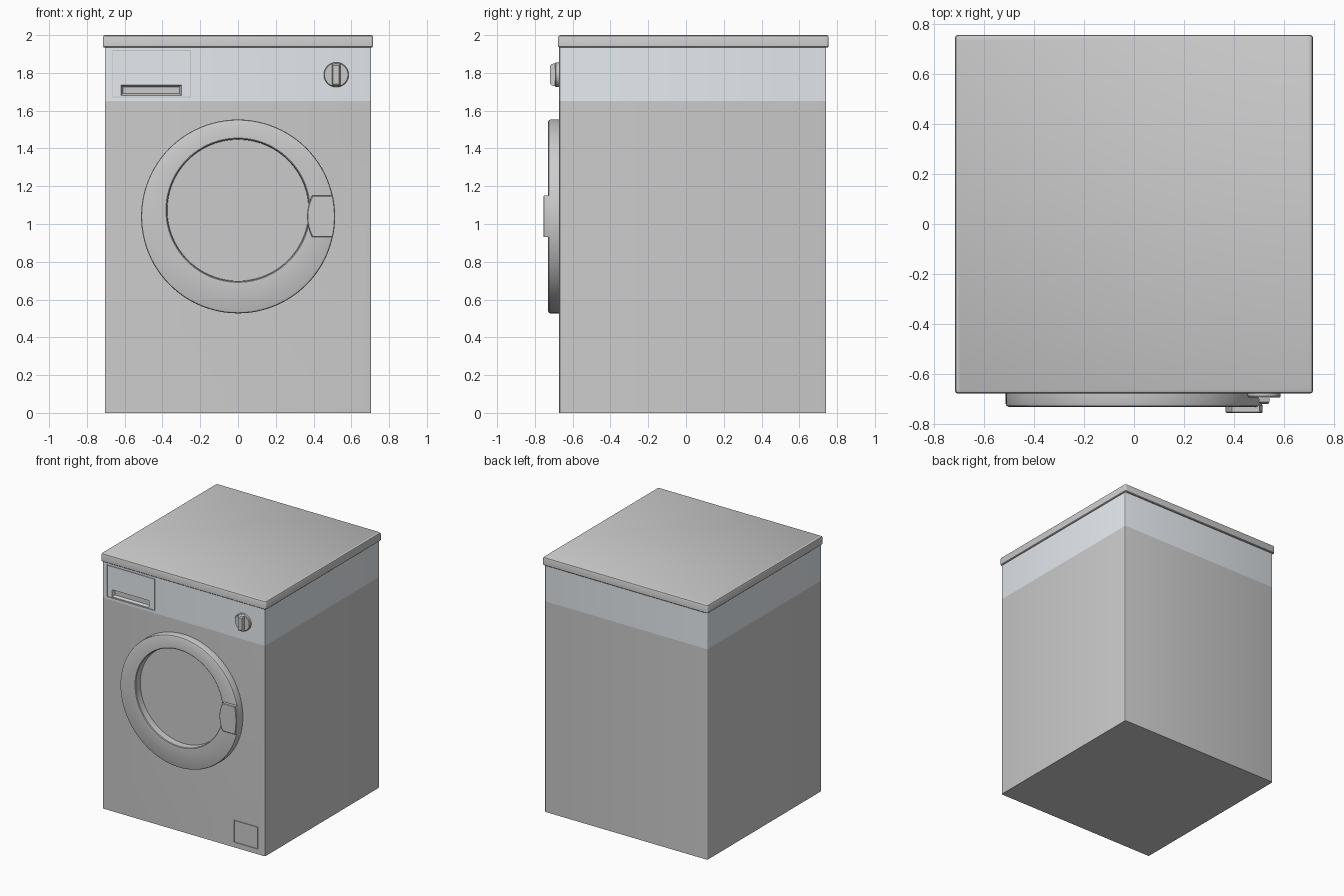
import bpy, bmesh, math

if "Cube" in bpy.data.objects:
    bpy.data.objects.remove(bpy.data.objects["Cube"])

FRONT = -0.672  # y of the cabinet front


def loft(name, loops, closed=False, smooth=True):
    """Skin a list of equal-length point loops; cap the ends or close into a ring."""
    bm = bmesh.new()
    rings = [[bm.verts.new(p) for p in lp] for lp in loops]
    n = len(rings[0])
    pairs = list(zip(rings, rings[1:] + rings[:1])) if closed else list(zip(rings, rings[1:]))
    for a, b in pairs:
        for i in range(n):
            j = (i + 1) % n
            bm.faces.new((a[i], a[j], b[j], b[i]))
    if not closed:
        bm.faces.new(rings[0])
        bm.faces.new(rings[-1])
    bmesh.ops.recalc_face_normals(bm, faces=bm.faces)
    me = bpy.data.meshes.new(name)
    bm.to_mesh(me)
    bm.free()
    ob = bpy.data.objects.new(name, me)
    bpy.context.collection.objects.link(ob)
    if smooth:
        shade(ob)
    return ob


def shade(ob):
    bpy.ops.object.select_all(action='DESELECT')
    ob.select_set(True)
    bpy.context.view_layer.objects.active = ob
    bpy.ops.object.shade_smooth_by_angle(angle=math.radians(30))


def circle(r, cx, cz, y, n=96):
    return [(cx + r * math.cos(2 * math.pi * i / n), y,
             cz + r * math.sin(2 * math.pi * i / n)) for i in range(n)]


def rect(x0, x1, z0, z1, y):
    return [(x0, y, z0), (x1, y, z0), (x1, y, z1), (x0, y, z1)]


def plan(x, y0, y1, r, z, seg=3):
    """Rounded rectangle seen from above."""
    pts = []
    corners = ((x - r, y1 - r), (-x + r, y1 - r), (-x + r, y0 + r), (x - r, y0 + r))
    for k, (cx, cy) in enumerate(corners):
        for s in range(seg + 1):
            a = math.pi / 2 * (k + s / seg)
            pts.append((cx + r * math.cos(a), cy + r * math.sin(a), z))
    return pts


def cut(ob, cutter):
    cutter.hide_render = True
    m = ob.modifiers.new("cut", 'BOOLEAN')
    m.object = cutter
    m.solver = 'EXACT'
    bpy.ops.object.select_all(action='DESELECT')
    ob.select_set(True)
    bpy.context.view_layer.objects.active = ob
    bpy.ops.object.modifier_apply(modifier=m.name)
    bpy.data.objects.remove(cutter)


def groove(x0, x1, z0, z1, w=0.004, depth=0.006):
    """Thin rectangular frame cutter for a panel gap."""
    def inner(y):
        return rect(x0 + w, x1 - w, z0 + w, z1 - w, y)
    ya, yb = FRONT - 0.02, FRONT + depth
    return loft("gap_cutter", [rect(x0, x1, z0, z1, ya), rect(x0, x1, z0, z1, yb),
                               inner(yb), inner(ya)], closed=True, smooth=False)


# Cabinet with tinted control band at the top
body = loft("cabinet", [plan(0.705, FRONT, 0.742, 0.008, z) for z in (0, 1.65, 1.94)],
            smooth=False)
grey = bpy.data.materials.new("cabinet_grey")
grey.diffuse_color = (0.8, 0.8, 0.8, 1)
grey.use_nodes = True
grey.node_tree.nodes["Principled BSDF"].inputs["Base Color"].default_value = grey.diffuse_color
tint = bpy.data.materials.new("band_blue_grey")
tint.diffuse_color = (0.79, 0.83, 0.87, 1)
tint.use_nodes = True
tint.node_tree.nodes["Principled BSDF"].inputs["Base Color"].default_value = tint.diffuse_color
body.data.materials.append(grey)
body.data.materials.append(tint)
for f in body.data.polygons:
    f.material_index = int(f.center.z > 1.66)

# Detergent drawer gap, filter flap gap, tapered finger recess
cut(body, groove(-0.665, -0.25, 1.67, 1.92))
cut(body, groove(0.435, 0.645, 0.04, 0.215))
cut(body, loft("recess_cutter", [rect(-0.63, -0.29, 1.67, 1.745, FRONT - 0.02),
                                 rect(-0.61, -0.31, 1.69, 1.725, FRONT + 0.02)], smooth=False))
shade(body)

# Worktop lid with softened edges
loft("lid", [plan(0.715 - i, -0.677 + i, 0.755 - i, 0.012, z) for i, z in
             ((0.005, 1.935), (0, 1.94), (0, 1.988), (0.003, 1.996), (0.01, 2.0))])

# Door ring: the opening sits slightly above the centre of the outer rim
OUT, INN = (0, 1.04), (0, 1.073)
loft("door_ring", [circle(0.513, *OUT, FRONT + 0.005), circle(0.513, *OUT, -0.718),
                   circle(0.510, *OUT, -0.726), circle(0.502, *OUT, -0.730),
                   circle(0.382, *INN, -0.730), circle(0.377, *INN, -0.726),
                   circle(0.374, *INN, FRONT + 0.005)], closed=True)

# Door window
loft("door_window", [circle(0.378, *INN, FRONT + 0.003), circle(0.378, *INN, FRONT - 0.003)])


# Door handle: right side follows the rim, left side bulges inward
def handle_outline(inset, y):
    ts = [-1 + i / 6 for i in range(13)]
    h = 0.11 - inset
    right = [(math.sqrt(0.514 ** 2 - (h * t) ** 2) - inset, y, 1.04 + h * t) for t in ts]
    left = [(0.366 + 0.026 * t * t + inset, y, 1.04 + h * t) for t in reversed(ts)]
    return right + left


loft("door_handle", [handle_outline(0, -0.722), handle_outline(0, -0.751),
                     handle_outline(0.004, -0.755)])

# Program knob with tapered grip bar
KX, KZ = 0.52, 1.79
loft("knob_base", [circle(0.066, KX, KZ, FRONT + 0.005, 48), circle(0.066, KX, KZ, -0.688, 48),
                   circle(0.062, KX, KZ, -0.693, 48)])
loft("knob_grip", [rect(KX - w, KX + w, KZ - h, KZ + h, y) for w, h, y in
                   ((0.023, 0.061, -0.690), (0.020, 0.057, -0.712), (0.016, 0.048, -0.719))])
